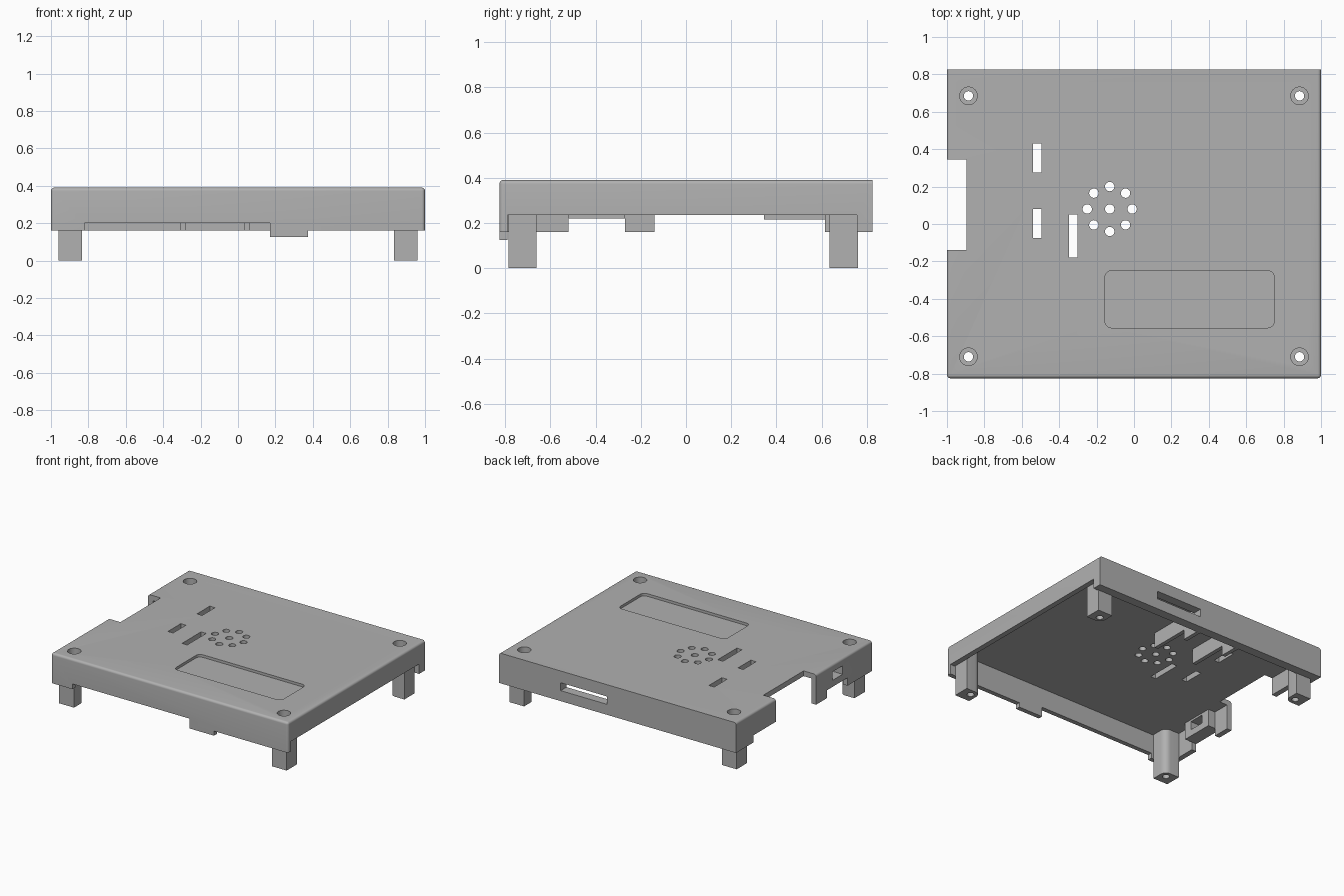
import bpy, bmesh, math
from mathutils import Matrix, Vector

cube = bpy.data.objects.get("Cube")
if cube:
    bpy.data.objects.remove(cube, do_unlink=True)

grey = bpy.data.materials.new("light grey plastic")
grey.use_nodes = True
grey.diffuse_color = (0.44, 0.44, 0.44, 1)
grey.node_tree.nodes["Principled BSDF"].inputs["Base Color"].default_value = (0.44, 0.44, 0.44, 1)


def finish(name, bm):
    bmesh.ops.recalc_face_normals(bm, faces=bm.faces)
    mesh = bpy.data.meshes.new(name)
    bm.to_mesh(mesh)
    bm.free()
    mesh.materials.append(grey)
    ob = bpy.data.objects.new(name, mesh)
    bpy.context.collection.objects.link(ob)
    return ob


def box(name, x, y, z, radius=0, rounded=None):
    """Box from (min, max) ranges; edges passing the rounded test are bevelled."""
    bm = bmesh.new()
    bmesh.ops.create_cube(bm, size=1)
    for v in bm.verts:
        v.co = Vector(r[0] if c < 0 else r[1] for c, r in zip(v.co, (x, y, z)))
    if radius:
        edges = [e for e in bm.edges if rounded(e.verts[0].co, e.verts[1].co)]
        bmesh.ops.bevel(bm, geom=edges, offset=radius, segments=6,
                        profile=0.5, affect='EDGES')
    return finish(name, bm)


def cylinder(name, x, y, z, radius, sides=32):
    bm = bmesh.new()
    bmesh.ops.create_cone(bm, cap_ends=True, segments=sides, radius1=radius, radius2=radius,
                          depth=z[1] - z[0],
                          matrix=Matrix.Translation((x, y, sum(z) / 2)))
    return finish(name, bm)


def cut(target, cutters):
    for c in cutters:
        mod = target.modifiers.new("cut", 'BOOLEAN')
        mod.operation = 'DIFFERENCE'
        mod.solver = 'EXACT'
        mod.object = c
        bpy.context.view_layer.objects.active = target
        bpy.ops.object.modifier_apply(modifier=mod.name)
        bpy.data.objects.remove(c, do_unlink=True)


def smooth(ob):
    bpy.ops.object.select_all(action='DESELECT')
    ob.select_set(True)
    bpy.context.view_layer.objects.active = ob
    bpy.ops.object.shade_smooth_by_angle(angle=math.radians(30))


TOP, RIM, CEILING = 0.39, 0.16, 0.35
FRONT, BACK = -0.825, 0.825


def upright(a, b):
    return abs(a.z - b.z) > 0.01


def outer_edges(a, b):
    mid = (a + b) / 2
    on_top = mid.z > TOP - 0.01 and mid.y < BACK - 0.01
    return on_top or (upright(a, b) and mid.y < 0)


# Lid shell: rounded block hollowed from below
lid = box("lid_shell", (-1, 1), (FRONT, BACK), (RIM, TOP), 0.018, outer_edges)
cut(lid, [box("cavity", (-0.96, 0.96), (-0.79, 0.755), (0, CEILING))])

# Lowered rims and wall openings
cut(lid, [
    box("right_rim", (0.9, 1.1), (-0.79, 0.755), (0, 0.235)),
    box("front_rim", (-0.82, 0.17), (-0.9, -0.78), (0, 0.2)),
    box("side_notch", (-1.1, -0.895), (-0.14, 0.345), (0, 0.5)),
    box("side_rim_back", (-1.1, -0.95), (0.34, 0.615), (0, 0.215)),
    box("side_rim_front", (-1.1, -0.95), (-0.52, -0.27), (0, 0.22)),
    box("port_window", (-1.1, -0.95), (-0.46, -0.34), (0.27, 0.335)),
    box("back_slot", (0.09, 0.48), (0.7, 0.9), (0.24, 0.30)),
])

# Shallow display recess and the three indicator slots
cut(lid, [box("display_recess", (-0.155, 0.75), (-0.555, -0.25), (0.37, 0.5), 0.035, upright)])
for x, y0, y1 in ((-0.517, 0.275, 0.43), (-0.517, -0.075, 0.08), (-0.325, -0.18, 0.05)):
    cut(lid, [box("slot", (x - 0.022, x + 0.022), (y0, y1), (0.3, 0.5))])

# Sounder holes: one in the centre, eight around it
cut(lid, [cylinder("sound_hole", -0.13, 0.08, (0.3, 0.5), 0.025, 24)])
for i in range(8):
    a = i * math.pi / 4
    cut(lid, [cylinder("sound_hole", -0.13 + 0.12 * math.cos(a),
                       0.08 + 0.12 * math.sin(a), (0.3, 0.5), 0.025, 24)])

# Screw posts: inner corner rounded, drilled and counterbored through the lid
SEAT = 0.27
for side, sx in (("left", 1), ("right", -1)):
    for end, sy, hy in (("front", -1, -0.71), ("back", 1, 0.685)):
        hx = 0.885 * sx
        xs = sorted((hx - 0.05 * sx, 0.96 * sx))
        ys = sorted((hy - 0.05 * sy, hy + 0.075 * sy))

        def inner_corner(a, b):
            return upright(a, b) and abs(a.x) < 0.885 and abs(a.y) < abs(hy)

        post = box(f"{end}_{side}_post", xs, ys, (0, 0.37), 0.048, inner_corner)
        cut(post, [cylinder("screw_hole", hx, hy, (-0.1, 0.5), 0.025),
                   cylinder("counterbore", hx, hy, (SEAT, 0.5), 0.047)])
        cut(lid, [cylinder("lid_bore", hx, hy, (0.3, 0.5), 0.047)])
        smooth(post)
smooth(lid)

# Locating tab under the front wall
box("front_tab", (0.17, 0.375), (FRONT, -0.79), (0.125, 0.18))

# Frame behind the side port
frame = box("port_frame", (-0.965, -0.9), (-0.52, -0.27), (0.22, 0.36))
cut(frame, [box("frame_window", (-1.1, -0.8), (-0.46, -0.34), (0.27, 0.335))])

# Card guide rails inside the back wall
for name, x0, x1 in (("inner", -0.31, -0.28), ("outer", 0.035, 0.065)):
    box(f"{name}_card_rail", (x0, x1), (0.30, 0.62), (0.235, 0.36))
    box(f"{name}_card_stop", (x0, x1), (0.615, 0.76), (RIM, 0.36))
